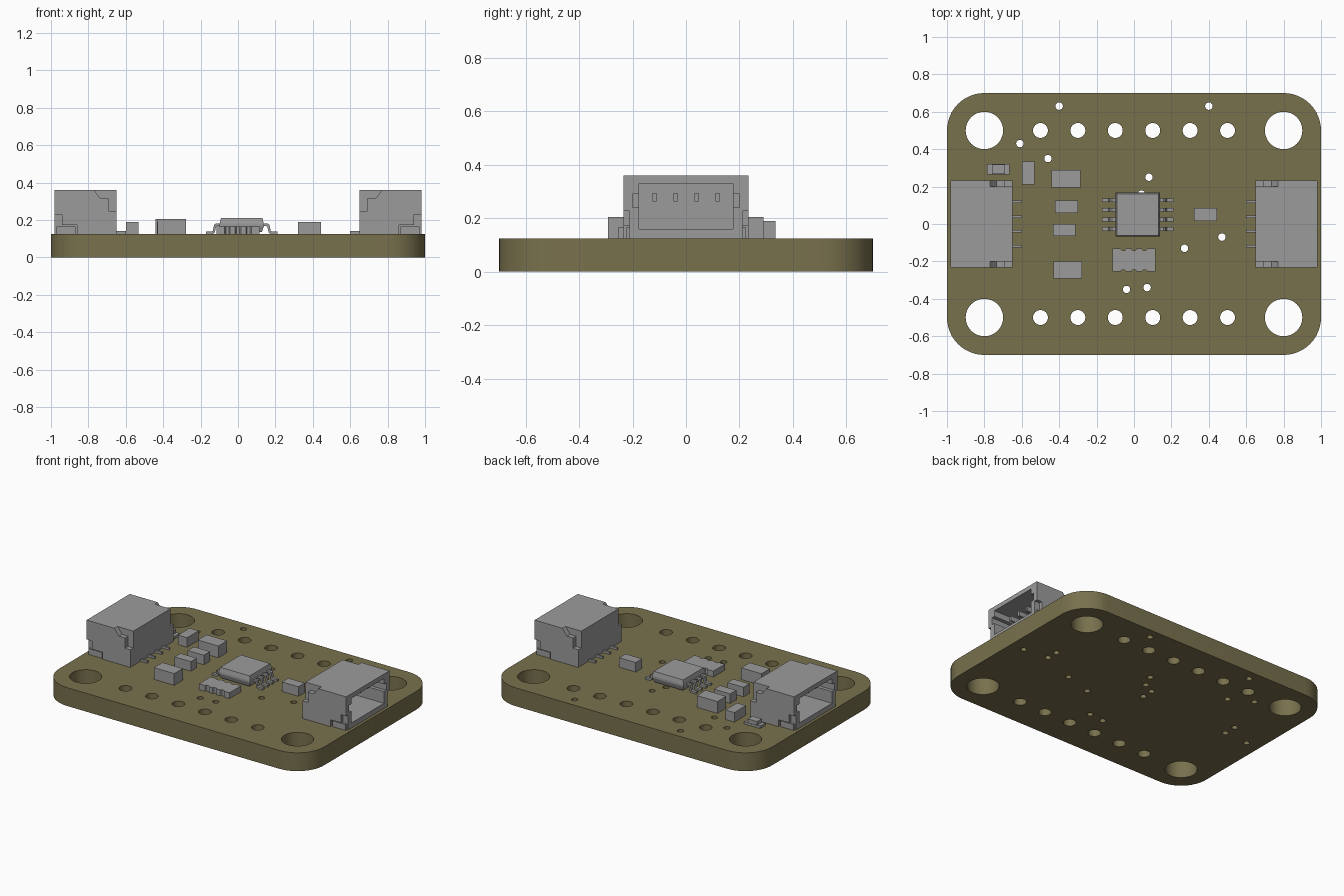
import bpy, bmesh, math
from mathutils import Matrix

if "Cube" in bpy.data.objects:
    bpy.data.objects.remove(bpy.data.objects["Cube"])

TOP = 0.125  # upper face of the board


def material(name, rgb):
    m = bpy.data.materials.new(name)
    m.use_nodes = True
    m.diffuse_color = (*rgb, 1)
    m.node_tree.nodes["Principled BSDF"].inputs["Base Color"].default_value = (*rgb, 1)
    return m


OLIVE = material("olive board", (0.19, 0.165, 0.075))
GREY = material("component grey", (0.33, 0.33, 0.33))


def add(name, mesh, mat):
    ob = bpy.data.objects.new(name, mesh)
    bpy.context.collection.objects.link(ob)
    mesh.materials.clear()
    mesh.materials.append(mat)
    return ob


def prism(name, profile, lo, hi, axis="Y", mat=GREY):
    """Extrude an (x, z) profile along y, or an (x, y) profile along z."""
    bm = bmesh.new()
    put = (lambda a, b, t: (a, t, b)) if axis == "Y" else (lambda a, b, t: (a, b, t))
    face = bm.faces.new([bm.verts.new(put(a, b, lo)) for a, b in profile])
    new = bmesh.ops.extrude_face_region(bm, geom=[face])["geom"]
    for v in new:
        if isinstance(v, bmesh.types.BMVert):
            v.co["XYZ".index(axis)] = hi
    bmesh.ops.recalc_face_normals(bm, faces=bm.faces)
    mesh = bpy.data.meshes.new(name)
    bm.to_mesh(mesh)
    bm.free()
    return add(name, mesh, mat)


def box(name, x0, x1, y0, y1, z0, z1):
    return prism(name, [(x0, y0), (x1, y0), (x1, y1), (x0, y1)], z0, z1, "Z")


def baked(ob):
    return bpy.data.meshes.new_from_object(ob.evaluated_get(bpy.context.evaluated_depsgraph_get()))


def cut(ob, cutters):
    for c in cutters:
        m = ob.modifiers.new("cut", "BOOLEAN")
        m.operation, m.solver, m.object = "DIFFERENCE", "EXACT", c
    bpy.context.view_layer.update()
    mesh = baked(ob)
    ob.modifiers.clear()
    ob.data = mesh
    for c in cutters:
        bpy.data.objects.remove(c)


def arc(cx, cy, r, start, sweep, n):
    return [(cx + r * math.cos(start + sweep * i / n), cy + r * math.sin(start + sweep * i / n))
            for i in range(n + 1)]


# Board: filled outline with rounded corners and drilled holes
curve = bpy.data.curves.new("board_outline", "CURVE")
curve.dimensions, curve.fill_mode, curve.extrude = "2D", "BOTH", TOP / 2


def loop(points):
    s = curve.splines.new("POLY")
    s.points.add(len(points) - 1)
    for p, (x, y) in zip(s.points, points):
        p.co = (x, y, 0, 1)
    s.use_cyclic_u = True


outline = []
for k, (sx, sy) in enumerate([(1, 1), (-1, 1), (-1, -1), (1, -1)]):
    outline += arc(sx * 0.8, sy * 0.5, 0.2, k * math.pi / 2, math.pi / 2, 12)
loop(outline)

holes = [(sx * 0.8, sy * 0.5, 0.1, 40) for sx in (-1, 1) for sy in (-1, 1)]
holes += [(-0.5 + 0.2 * i, sy * 0.5, 0.04, 24) for i in range(6) for sy in (-1, 1)]
vias = [(-0.4, 0.63), (0.4, 0.63), (-0.61, 0.43), (-0.46, 0.35), (0.08, 0.25), (0.04, 0.16),
        (-0.04, 0.12), (-0.04, 0.04), (0.27, -0.13), (0.47, -0.07), (-0.04, -0.35), (0.07, -0.34),
        (0.72, 0.11), (0.72, 0.03), (0.9, 0.01), (-0.72, 0.11), (-0.72, 0.02), (-0.9, 0.01)]
holes += [(x, y, 0.02, 16) for x, y in vias]
for x, y, r, n in holes:
    loop(arc(x, y, r, 0, 2 * math.pi, n)[:-1])

helper = bpy.data.objects.new("board_outline", curve)
bpy.context.collection.objects.link(helper)
bpy.context.view_layer.update()
board_mesh = baked(helper)
bpy.data.objects.remove(helper)
board_mesh.transform(Matrix.Translation((0, 0, TOP / 2)))
bm = bmesh.new()
bm.from_mesh(board_mesh)
bmesh.ops.remove_doubles(bm, verts=bm.verts, dist=0.0001)
bmesh.ops.recalc_face_normals(bm, faces=bm.faces)
bm.to_mesh(board_mesh)
bm.free()
board = add("board", board_mesh, OLIVE)
bpy.ops.object.select_all(action="DESELECT")
board.select_set(True)
bpy.context.view_layer.objects.active = board
bpy.ops.object.shade_smooth_by_angle(angle=math.radians(35))

# Cable sockets at both ends, built facing +x and turned for the other side
PITCH = [-0.118, -0.039, 0.039, 0.118]
for side, angle in (("left", 0), ("right", math.pi)):
    shell = box(side + "_socket", 0.65, 0.98, -0.233, 0.233, TOP, 0.36)
    cutters = [box("cavity", 0.71, 1.1, -0.175, 0.175, 0.16, 0.33),
               box("key_slots", 0.80, 1.1, -0.2, 0.2, 0.24, 0.29)]
    for s in (-1, 1):
        a, b = s * 0.2, s * 0.3
        cutters.append(prism("rear_notch", [(0.6, 0.245), (0.69, 0.245), (0.69, 0.315), (0.735, 0.315),
                                            (0.77, 0.36), (0.77, 0.4), (0.6, 0.4)], a, b))
        cutters.append(prism("front_notch", [(0.86, 0.1), (1.1, 0.1), (1.1, 0.228), (0.94, 0.228),
                                             (0.94, 0.172), (0.86, 0.172)], s * 0.212, b))
    cut(shell, cutters)
    parts = [shell]
    for s in (-1, 1):
        parts.append(box(side + "_solder_tab", 0.87, 0.97, s * 0.205, s * 0.225, TOP, 0.165))
    for y in PITCH:
        parts.append(box(side + "_contact", 0.7, 0.9, y - 0.008, y + 0.008, 0.262, 0.295))
        parts.append(box(side + "_socket_lead", 0.6, 0.66, y - 0.007, y + 0.007, TOP, 0.14))
    for p in parts:
        p.data.transform(Matrix.Rotation(angle, 4, "Z"))

# Plain chip parts
for name, x0, x1, y0, y1, top in [
        ("upper_capacitor", -0.44, -0.285, 0.195, 0.29, 0.205),
        ("lower_capacitor", -0.43, -0.277, -0.292, -0.2, 0.205),
        ("upright_resistor", -0.6, -0.532, 0.21, 0.335, 0.19),
        ("upper_resistor", -0.422, -0.3, 0.06, 0.126, 0.19),
        ("lower_resistor", -0.434, -0.312, -0.064, 0, 0.19),
        ("side_resistor", 0.32, 0.445, 0.017, 0.085, 0.19)]:
    box(name, x0, x1, y0, y1, TOP, top)

# Indicator lamp: thin base, lens block and end terminals
box("lamp_base", -0.765, -0.685, 0.265, 0.322, TOP, 0.14)
box("lamp_lens", -0.76, -0.69, 0.268, 0.319, 0.14, 0.165)
for x in (-0.785, -0.685):
    box("lamp_terminal", x, x + 0.02, 0.265, 0.322, TOP, 0.142)

# Resistor array with scalloped long edges
edge = [(-0.115, -0.062)]
for x in (-0.057, 0, 0.057):
    edge += [(x - 0.015, -0.062), (x - 0.008, -0.052), (x + 0.008, -0.052), (x + 0.015, -0.062)]
edge.append((0.115, -0.062))
edge += [(-x, -y) for x, y in edge]
prism("resistor_array", [(x, y - 0.193) for x, y in edge], TOP, 0.165, "Z")

# Main chip: tapered body with four bent leads on each long side
CX, CY = 0.02, 0.05
bm = bmesh.new()
rings = []
for z, h in ((0.137, 0.108), (0.167, 0.118), (0.18, 0.118), (0.21, 0.111)):
    rings.append([bm.verts.new((CX + sx * h, CY + sy * h, z))
                  for sx, sy in ((-1, -1), (1, -1), (1, 1), (-1, 1))])
for lower, upper in zip(rings, rings[1:]):
    for i in range(4):
        j = (i + 1) % 4
        bm.faces.new((lower[i], lower[j], upper[j], upper[i]))
bm.faces.new(rings[-1])
bm.faces.new(rings[0][::-1])
mesh = bpy.data.meshes.new("main_chip")
bm.to_mesh(mesh)
bm.free()
add("main_chip", mesh, GREY)

lead = [(0.11, 0.181), (0.138, 0.181), (0.148, 0.174), (0.155, 0.142), (0.162, 0.138), (0.192, 0.138),
        (0.192, TOP), (0.155, TOP), (0.145, 0.131), (0.137, 0.164), (0.131, 0.168), (0.11, 0.168)]
for s in (-1, 1):
    for k in range(4):
        y = CY + (k - 1.5) * 0.051
        prism("chip_lead", [(CX + s * x, z) for x, z in lead], y - 0.01, y + 0.01)
